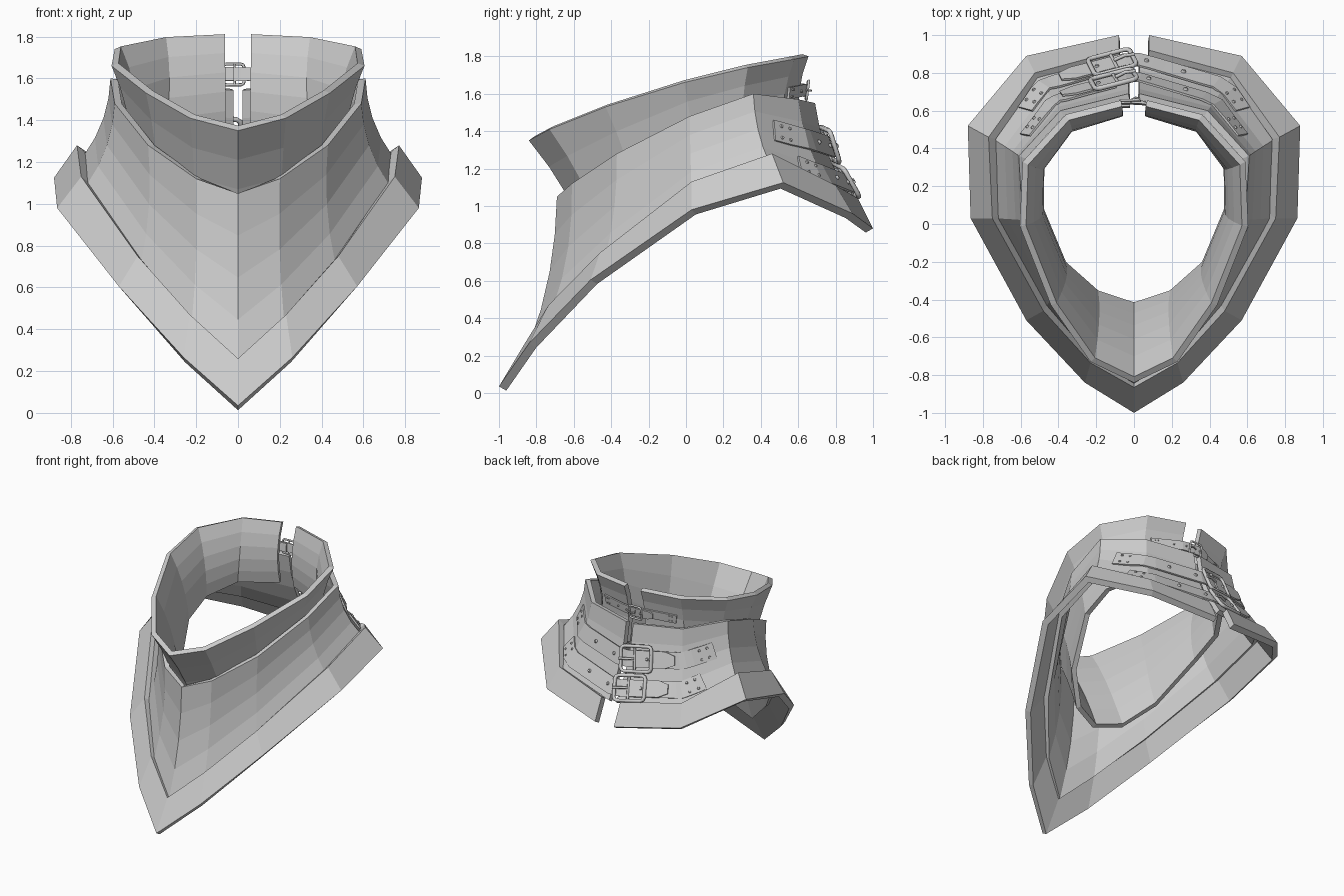
import bpy, bmesh, math
from mathutils import Vector as V, Matrix

if "Cube" in bpy.data.objects:
    bpy.data.objects.remove(bpy.data.objects["Cube"])

# Each lame: half rings (top edge, bottom edge) from front centre to back gap, plus waist pull
COLLAR = ([(0, -.84, 1.35), (.23, -.73, 1.41), (.44, -.43, 1.53), (.605, -.01, 1.66),
           (.59, .33, 1.74), (.36, .58, 1.785), (.07, .655, 1.80)],
          [(0, -.45, .65), (.21, -.38, .70), (.39, -.22, .87), (.515, .08, 1.15),
           (.515, .31, 1.25), (.38, .53, 1.32), (.07, .63, 1.36)], .06)
MIDDLE = ([(0, -.69, 1.05), (.20, -.61, 1.12), (.43, -.37, 1.28), (.59, .02, 1.48),
           (.61, .36, 1.60), (.39, .60, 1.57), (.03, .69, 1.55)],
          [(0, -.845, .245), (.22, -.715, .445), (.465, -.435, .715), (.73, .03, 1.08),
           (.745, .45, 1.22), (.51, .775, 1.09), (.03, .90, 1.02)], .05)
HEM = ([(0, -.865, .26), (.23, -.735, .47), (.48, -.46, .75), (.75, .03, 1.13),
        (.77, .46, 1.28), (.525, .80, 1.11), (.08, .92, 1.04)],
       [(0, -1.0, .035), (.26, -.84, .265), (.57, -.51, .605), (.865, .03, .98),
        (.88, .52, 1.125), (.57, .89, .96), (.08, 1.0, .88)], 0)


def mesh_object(name, bm, recalc=True):
    if recalc:
        bmesh.ops.recalc_face_normals(bm, faces=bm.faces)
    me = bpy.data.meshes.new(name)
    bm.to_mesh(me)
    bm.free()
    ob = bpy.data.objects.new(name, me)
    bpy.context.collection.objects.link(ob)
    return ob


def ring(lame, t):
    top, bottom, waist = lame
    k = 1 - waist * 4 * t * (1 - t)
    out = []
    for a, b in zip(top, bottom):
        p = V(a).lerp(V(b), t)
        out.append(V((p.x * k if p.x > .1 else p.x, p.y * k, p.z)))
    return out


def build_lame(name, lame, rows, thickness):
    bm = bmesh.new()
    grid = []
    for j in range(rows + 1):
        half = ring(lame, j / rows)
        full = [V((-p.x, p.y, p.z)) for p in half[:0:-1]] + half
        grid.append([bm.verts.new(p) for p in full])
    for r0, r1 in zip(grid, grid[1:]):
        for i in range(len(r0) - 1):
            bm.faces.new((r0[i], r1[i], r1[i + 1], r0[i + 1]))
    mod = mesh_object(name, bm, False).modifiers.new("thickness", 'SOLIDIFY')
    mod.thickness, mod.offset, mod.use_even_offset = thickness, -1, True


def back_point(lame, x, t):
    pts = ring(lame, t)[4:]
    ax = abs(x)
    if ax <= pts[2].x:
        p = pts[2]
    else:
        a, b = (pts[1], pts[2]) if ax < pts[1].x else (pts[0], pts[1])
        p = b.lerp(a, (ax - b.x) / (a.x - b.x))
    return V((x, p.y, p.z))


def frame(lame, x, t, lift):
    """Matrix on the back of a lame: x along strap, y up the plate, z outward."""
    tan = (back_point(lame, x + .06, t) - back_point(lame, x - .06, t)).normalized()
    up = back_point(lame, x, t - .1) - back_point(lame, x, t + .1)
    up = (up - tan * up.dot(tan)).normalized()
    n = up.cross(tan)
    m = Matrix((tan, up, n)).transposed().to_4x4()
    m.translation = back_point(lame, x, t) + n * lift
    return m


def strap(name, lame, t, x0, x1, width, lift0, lift1, tip):
    bm = bmesh.new()
    n, rows = 14, []
    for i in range(n + 1):
        f = i / n
        m = frame(lame, x0 + (x1 - x0) * f, t, lift0 + (lift1 - lift0) * min(1, f * 1.5))
        w = width / 2 * (.55 if tip and i == n else 1)
        rows.append([bm.verts.new(m @ V(c)) for c in
                     ((0, -w, -.006), (0, w, -.006), (0, w, .006), (0, -w, .006))])
    for a, b in zip(rows, rows[1:]):
        for k in range(4):
            bm.faces.new((a[k], a[(k + 1) % 4], b[(k + 1) % 4], b[k]))
    bm.faces.new(rows[0])
    bm.faces.new(rows[-1])
    mesh_object(name, bm)


def studs(name, mats, r, h):
    bm = bmesh.new()
    for m in mats:
        bmesh.ops.create_cone(bm, cap_ends=True, segments=10, radius1=r, radius2=r * .6,
                              depth=h, matrix=m)
    mesh_object(name, bm)


def tube(name, pts, r, m, cyclic):
    cu = bpy.data.curves.new(name, 'CURVE')
    cu.dimensions, cu.bevel_depth, cu.bevel_resolution = '3D', r, 1
    cu.use_fill_caps = True
    sp = cu.splines.new('POLY')
    sp.points.add(len(pts) - 1)
    for p, c in zip(sp.points, pts):
        p.co = (*(m @ V(c)), 1)
    sp.use_cyclic_u = cyclic
    bpy.context.collection.objects.link(bpy.data.objects.new(name, cu))


def buckle(name, m, w, h):
    a, b, r, rad = w / 2, h / 2, h * .15, h * .075
    corners = []
    for cx, cy, start in ((1, 1, 0), (-1, 1, 90), (-1, -1, 180), (1, -1, 270)):
        for d in (0, 45, 90):
            g = math.radians(start + d)
            corners.append((cx * (a - r) + r * math.cos(g), cy * (b - r) + r * math.sin(g), 0))
    tube(name + "_frame", corners, rad, m, True)
    # centre bar and prong
    tube(name + "_bar", [(a * .1, -b, -.005), (a * .1, b, -.005)], rad * .7, m, False)
    tube(name + "_prong", [(a * .1, 0, .008), (a * .6, 0, .02), (a * 1.08, 0, .012)],
         rad * .7, m, False)


build_lame("neck_collar", COLLAR, 5, .035)
build_lame("middle_plate", MIDDLE, 4, .035)
build_lame("lower_plate", HEM, 1, .045)

# Straps: plate, height along plate, reach, width, buckle x / width / height
for name, lame, t, reach, w, bx, bw, bh in (
        ("collar", COLLAR, .40, .30, .065, -.02, .10, .10),
        ("middle", MIDDLE, .46, .57, .12, -.10, .23, .18),
        ("lower", MIDDLE, .84, .57, .12, -.11, .23, .18)):
    strap(name + "_strap_long", lame, t, reach, bx - bw * 1.2, w, .008, .034, True)
    strap(name + "_strap_short", lame, t, -reach, bx, w, .008, .016, False)
    buckle(name + "_buckle", frame(lame, bx, t, .042), bw, bh)
    rivets = []
    for s in (-1, 1):
        for dx in (.03, .03 + w * .3):
            m = frame(lame, s * (reach - dx), t, .016)
            rivets += [m @ Matrix.Translation((0, dy * w * .28, 0)) for dy in (-1, 1)]
    studs(name + "_rivets", rivets, w * .1, .014)
    holes = [frame(lame, x, t, z) for x, z in
             ((bx - bw * .35, .042), (bx + bw * .75, .038), (bx + bw * 1.6, .032))]
    studs(name + "_eyelets", holes, w * .12, .014)
